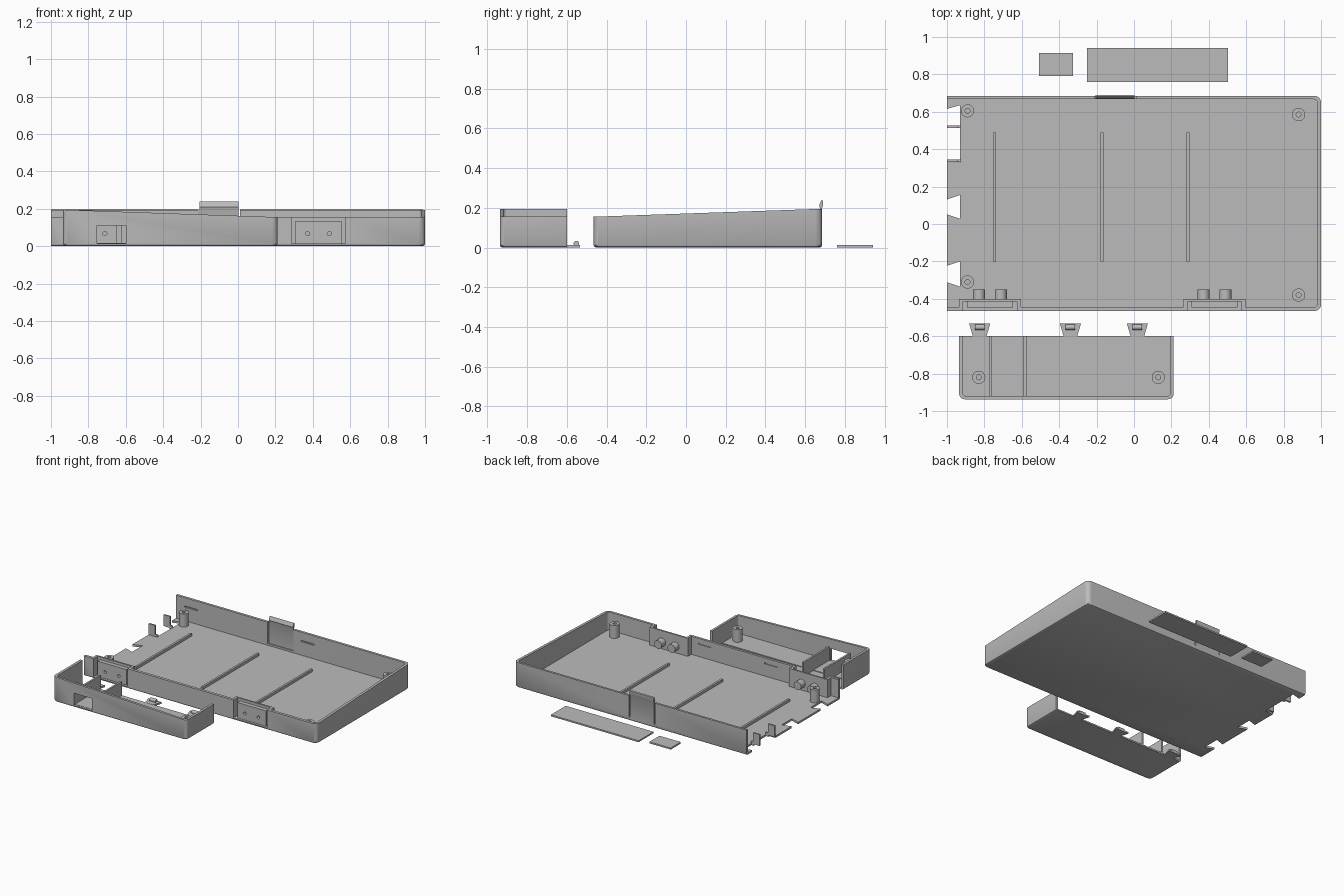
import bpy, bmesh, math
from mathutils import Matrix

if "Cube" in bpy.data.objects:
    bpy.data.objects.remove(bpy.data.objects["Cube"])

mat = bpy.data.materials.new("plain grey")
mat.diffuse_color = (0.5, 0.5, 0.5, 1)
mat.use_nodes = True
mat.node_tree.nodes["Principled BSDF"].inputs["Base Color"].default_value = mat.diffuse_color


def finish(name, bm):
    bmesh.ops.recalc_face_normals(bm, faces=bm.faces)
    me = bpy.data.meshes.new(name)
    bm.to_mesh(me)
    bm.free()
    me.materials.append(mat)
    ob = bpy.data.objects.new(name, me)
    bpy.context.collection.objects.link(ob)
    return ob


def loft(name, rings):
    """Closed solid through rings of equal length."""
    bm = bmesh.new()
    loops = [[bm.verts.new(p) for p in r] for r in rings]
    n = len(loops[0])
    for a, b in zip(loops, loops[1:]):
        for i in range(n):
            j = (i + 1) % n
            bm.faces.new((a[i], a[j], b[j], b[i]))
    bm.faces.new(loops[0][::-1])
    bm.faces.new(loops[-1])
    return finish(name, bm)


def prism(name, pts, z0, z1):
    return loft(name, [[(x, y, z) for x, y in pts] for z in (z0, z1)])


def box(name, x0, x1, y0, y1, z0, z1):
    return prism(name, [(x0, y0), (x1, y0), (x1, y1), (x0, y1)], z0, z1)


def rod(name, center, r, length, axis='Z', seg=24):
    bm = bmesh.new()
    rot = {'Z': Matrix(), 'Y': Matrix.Rotation(math.pi / 2, 4, 'X'),
           'X': Matrix.Rotation(math.pi / 2, 4, 'Y')}[axis]
    bmesh.ops.create_cone(bm, cap_ends=True, segments=seg, radius1=r, radius2=r,
                          depth=length, matrix=Matrix.Translation(center) @ rot)
    return finish(name, bm)


def cut(ob, *cutters):
    for c in cutters:
        m = ob.modifiers.new("cut", 'BOOLEAN')
        m.operation, m.solver, m.object = 'DIFFERENCE', 'EXACT', c
        bpy.context.view_layer.objects.active = ob
        bpy.ops.object.modifier_apply(modifier=m.name)
    for c in cutters:
        bpy.data.objects.remove(c)


def rounded(x0, x1, y0, y1, radii):
    """Rounded rectangle; radii run from front-left counter-clockwise."""
    pts = []
    corners = [(x0, y0, 1, 1), (x1, y0, -1, 1), (x1, y1, -1, -1), (x0, y1, 1, -1)]
    for k, ((x, y, sx, sy), r) in enumerate(zip(corners, radii)):
        for i in range(7 if r else 1):
            a = math.pi + k * math.pi / 2 + i * math.pi / 12
            pts.append((x + sx * r + r * math.cos(a), y + sy * r + r * math.sin(a))
                       if r else (x, y))
    return pts


def post(name, x, y, z0, z1):
    ob = rod(name, (x, y, (z0 + z1) / 2), 0.035, z1 - z0)
    cut(ob, rod("hole", (x, y, z1), 0.013, 0.12))


def shell(name, outline, cavity, floor, top):
    """Open tray with a softened bottom edge and a sloping rim."""
    rings = []
    for inset, z in ((0.012, 0), (0.004, 0.004), (0, 0.012)):
        rings.append([(x, y, z) for x, y in outline(inset)])
    rings.append([(x, y, top(x, y)) for x, y in outline(0)])
    ob = loft(name, rings)
    cut(ob, prism("cavity", cavity, floor, 0.5))
    return ob


FLOOR = 0.015

# Main tray, open on the left, rim rising to the back
tray = shell("main_tray",
             lambda d: rounded(-1, 1 - d, -0.465 + d, 0.685 - d, (0, 0.035, 0.035, 0)),
             rounded(-1.1, 0.98, -0.445, 0.667, (0, 0.02, 0.02, 0)), FLOOR,
             lambda x, y: 0.155 + 0.04 * (y + 0.465) / 1.15)

# Dovetail notches along the left floor edge: y range at the inner side, flare per side
for y0, y1, f0, f1 in ((-0.335, -0.2, 0.027, -0.027), (0.028, 0.155, 0.027, -0.027),
                       (0.33, 0.635, 0, -0.022)):
    cut(tray, prism("notch", [(-1.01, y0 + f0), (-0.93, y0), (-0.93, y1), (-1.01, y1 + f1)],
                    -0.1, 0.3))
for y in (0.338, 0.52):
    box("edge_clip", -1, -0.945, y - 0.006, y + 0.006, 0.012, 0.1)
    box("edge_clip_foot", -0.95, -0.925, y - 0.006, y + 0.006, 0, 0.03)

# Slots in the back wall and front wall
for x in (-0.87, 0.13):
    cut(tray, box("slot", x - 0.055, x + 0.055, 0.66, 0.675, 0.12, 0.13))
for x in (-0.42, 0.15):
    cut(tray, box("slot", x - 0.055, x + 0.055, -0.452, -0.43, 0.11, 0.12))

# Back latch in its gap
cut(tray, box("latch_gap", -0.212, 0.012, 0.6, 0.75, 0.03, 0.4))
profile = [(0.674, 0.015), (0.685, 0.015), (0.685, 0.2), (0.69, 0.21), (0.69, 0.235),
           (0.682, 0.24), (0.67, 0.21), (0.674, 0.2)]
loft("back_latch", [[(x, y, z) for y, z in profile] for x in (-0.205, 0.003)])

# Screw pockets in the front wall
for cx in (-0.77, 0.43):
    cut(tray, box("pocket_gap", cx - 0.145, cx + 0.145, -0.5, -0.42, FLOOR, 0.4))
    box("pocket_back", cx - 0.165, cx + 0.165, -0.415, -0.402, 0.01, 0.155)
    for s in (-1, 1):
        a, b = sorted((cx + s * 0.145, cx + s * 0.165))
        box("pocket_side", a, b, -0.446, -0.41, 0.01, 0.155)
    plate = box("pocket_plate", cx - 0.123, cx + 0.123, -0.447, -0.415, 0.012, 0.135)
    cut(plate, *[rod("hole", (cx + dx, -0.44, 0.067), 0.011, 0.04, 'Y') for dx in (-0.058, 0.058)])
    for dx in (-0.058, 0.058):
        rod("screw_boss", (cx + dx, -0.378, 0.067), 0.032, 0.055, 'Y')

# Floor ribs and posts
for x in (-0.745, -0.17, 0.29):
    box("floor_rib", x - 0.008, x + 0.008, -0.2, 0.49, 0.01, 0.035)
for x, y in ((-0.89, 0.605), (0.88, 0.585), (-0.89, -0.31), (0.88, -0.38)):
    post("tray_post", x, y, 0.01, 0.115)

# Side cover, open at the back, rim falling to the right
cover = shell("side_cover",
              lambda d: rounded(-0.935 + d, 0.212 - d, -0.937 + d, -0.6, (0.03, 0.03, 0, 0)),
              rounded(-0.915, 0.194, -0.919, -0.5, (0.015, 0.015, 0, 0)), 0.012,
              lambda x, y: 0.195 - 0.04 * (x + 0.935) / 1.147)
cut(cover, box("window", -0.755, -0.6, -1, -0.9, 0.015, 0.11))
box("cover_floor_step", -0.92, 0.2, -0.92, -0.72, 0.008, 0.017)
for x in (-0.765, -0.583):
    box("window_side_wall", x - 0.007, x + 0.007, -0.925, -0.6, 0.005, 0.12)
for x in (-0.83, 0.13):
    post("cover_post", x, -0.82, 0.008, 0.115)

# Dovetail tabs with snap beads
for x in (-0.825, -0.34, 0.018):
    prism("cover_tab", [(x - 0.035, -0.605), (x + 0.035, -0.605),
                        (x + 0.056, -0.533), (x - 0.056, -0.533)], 0, 0.013)
    rod("tab_bead", (x, -0.552, 0.02), 0.014, 0.05, 'X', 16)

# Loose flat panels behind the tray
box("small_panel", -0.508, -0.325, 0.79, 0.913, 0, 0.012)
box("large_panel", -0.252, 0.502, 0.76, 0.942, 0, 0.012)

# Smooth the rounded surfaces
for ob in bpy.context.collection.objects:
    ob.select_set(True)
    bpy.context.view_layer.objects.active = ob
bpy.ops.object.shade_smooth_by_angle(angle=math.radians(30))
